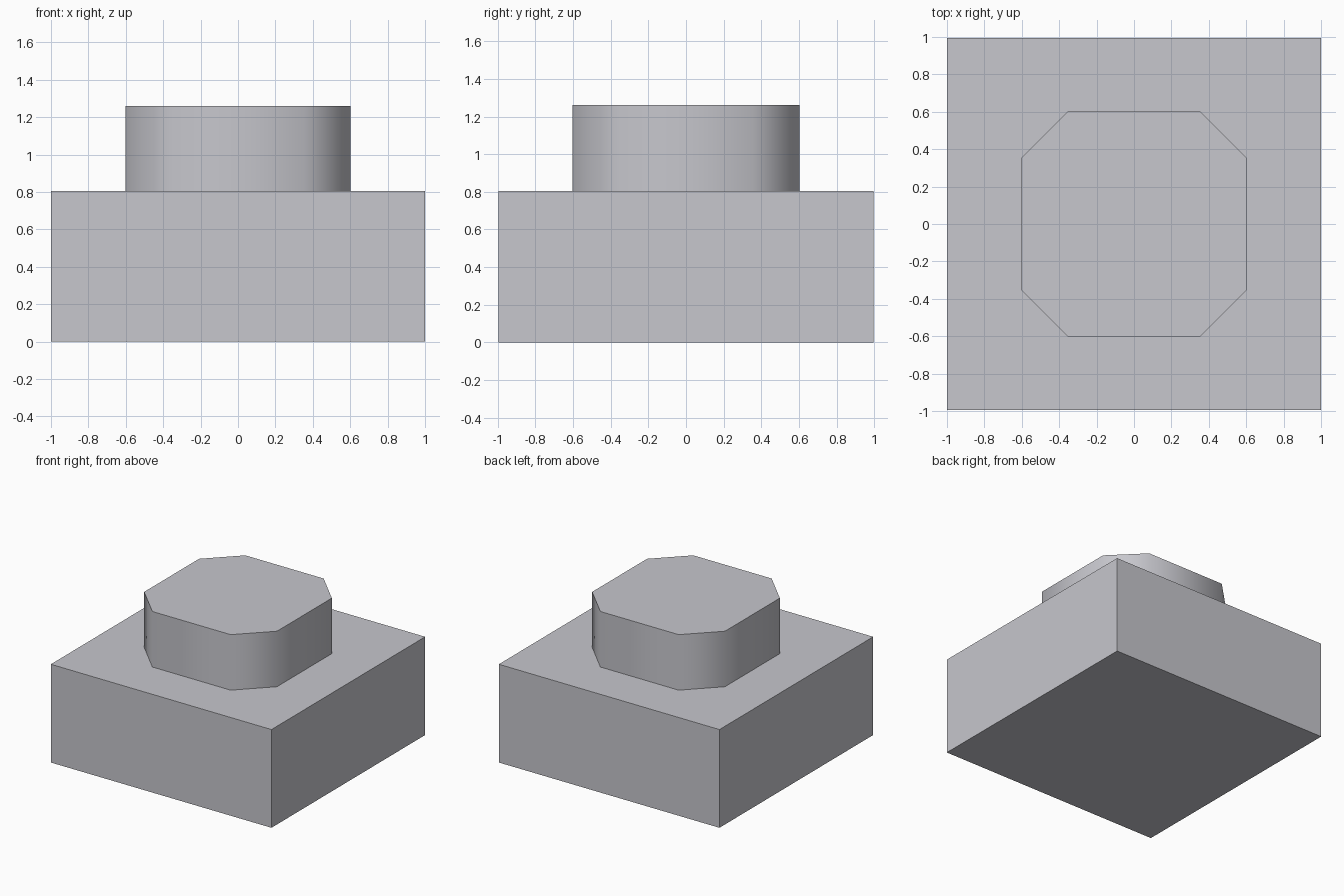
import bpy
import bmesh

if "Cube" in bpy.data.objects:
    bpy.data.objects.remove(bpy.data.objects["Cube"])

grey = bpy.data.materials.new("light grey")
grey.diffuse_color = (0.57, 0.57, 0.61, 1)
grey.use_nodes = True
grey.node_tree.nodes["Principled BSDF"].inputs["Base Color"].default_value = grey.diffuse_color


def prism(name, outline, z0, z1, smooth_sides=False):
    """Extrude a closed outline from z0 to z1."""
    bm = bmesh.new()
    base = bm.faces.new([bm.verts.new((x, y, z0)) for x, y in outline])
    top = bmesh.ops.extrude_face_region(bm, geom=[base], use_keep_orig=True)
    for v in top["geom"]:
        if isinstance(v, bmesh.types.BMVert):
            v.co.z = z1
    bmesh.ops.recalc_face_normals(bm, faces=bm.faces)
    bm.normal_update()
    for f in bm.faces:
        f.smooth = smooth_sides and abs(f.normal.z) < 0.5
    # keep the rims crisp where caps meet sides
    for e in bm.edges:
        e.smooth = all(abs(f.normal.z) < 0.5 for f in e.link_faces)
    mesh = bpy.data.meshes.new(name)
    bm.to_mesh(mesh)
    bm.free()
    mesh.materials.append(grey)
    obj = bpy.data.objects.new(name, mesh)
    bpy.context.collection.objects.link(obj)
    return obj


# Square base block
W, D = 1.0, 0.995
prism("base_block", [(-W, -D), (W, -D), (W, D), (-W, D)], 0, 0.805)

# Eight-sided stud with smooth-shaded walls
R, C = 0.602, 0.355
octagon = [(C, -R), (R, -C), (R, C), (C, R), (-C, R), (-R, C), (-R, -C), (-C, -R)]
prism("top_stud", octagon, 0.805, 1.26, smooth_sides=True)
